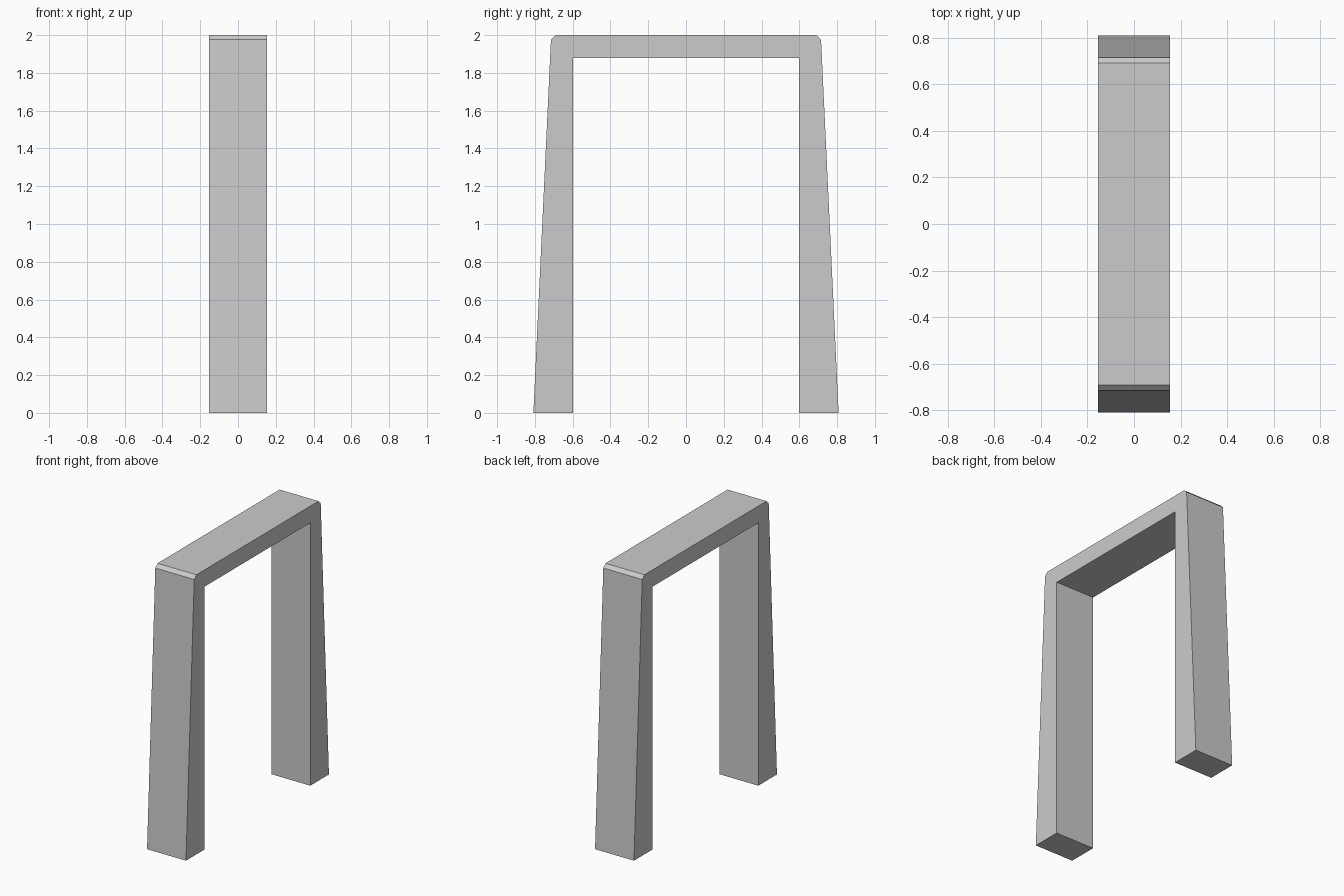
import bpy
import bmesh

if "Cube" in bpy.data.objects:
    bpy.data.objects.remove(bpy.data.objects["Cube"])

HALF_WIDTH = 0.154

# Right half of the arch outline (y, z): inner edge, foot, tapered outside, chamfer
half = [(0.597, 1.88), (0.597, 0.0), (0.808, 0.0), (0.715, 1.976), (0.69, 2.0)]
outline = half + [(-y, z) for y, z in reversed(half)]

# Extrude the outline across x into a solid portal frame
bm = bmesh.new()
face = bm.faces.new([bm.verts.new((-HALF_WIDTH, y, z)) for y, z in outline])
result = bmesh.ops.extrude_face_region(bm, geom=[face], use_keep_orig=True)
moved = [g for g in result["geom"] if isinstance(g, bmesh.types.BMVert)]
bmesh.ops.translate(bm, verts=moved, vec=(2 * HALF_WIDTH, 0, 0))
bmesh.ops.recalc_face_normals(bm, faces=bm.faces)

mesh = bpy.data.meshes.new("arch_frame")
bm.to_mesh(mesh)
bm.free()
bpy.context.collection.objects.link(bpy.data.objects.new("arch_frame", mesh))
